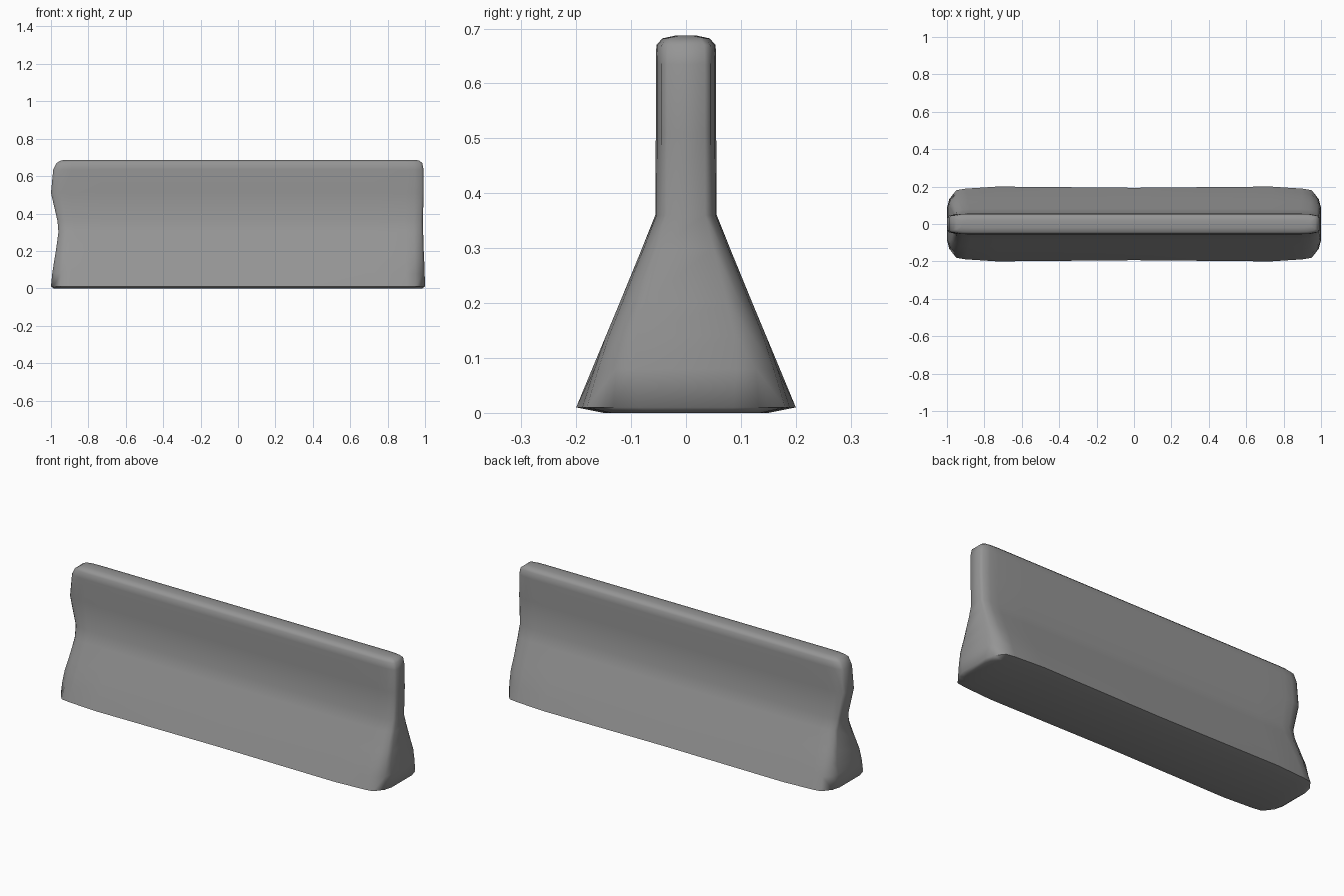
import bpy, bmesh, math

if "Cube" in bpy.data.objects:
    bpy.data.objects.remove(bpy.data.objects["Cube"])

# Cross-section levels: height, half width, left end reach, right end reach
LEVELS = [
    (0.000, 0.150, 0.985, 0.985),
    (0.010, 0.200, 1.000, 1.000),
    (0.080, 0.171, 0.993, 0.998),
    (0.140, 0.146, 0.984, 0.996),
    (0.200, 0.121, 0.974, 0.993),
    (0.300, 0.080, 0.960, 0.990),
    (0.360, 0.056, 0.965, 0.988),
    (0.510, 0.055, 1.000, 0.993),
    (0.635, 0.055, 0.988, 0.992),
    (0.670, 0.054, 0.970, 0.985),
    (0.682, 0.043, 0.950, 0.970),
    (0.687, 0.020, 0.930, 0.950),
]
# Stations: distance in from the end, width factor at foot, width factor at wall
STATIONS = [(0.0, 0.42, 0.62), (0.012, 0.65, 0.82), (0.05, 0.90, 0.96),
            (0.10, 0.94, 1.0), (0.27, 1.0, 1.0)]

bm = bmesh.new()


def ring(side, inset, foot, wall):
    """One cross-section as pairs of front/back vertices, bottom to top."""
    pairs = []
    for z, w, left, right in LEVELS:
        reach = left if side < 0 else right
        # ends straighten out towards the middle of the barrier
        x = 0.0 if inset is None else side * (reach - inset + (1 - reach) * min(inset / 0.27, 1))
        k = min(1, z / 0.14)
        h = w * (foot + (wall - foot) * k)
        pairs.append((bm.verts.new((x, -h, z)), bm.verts.new((x, h, z))))
    return pairs


rings = [ring(-1, *s) for s in STATIONS]
rings.append(ring(1, None, 0.965, 1.0))
rings += [ring(1, *s) for s in reversed(STATIONS)]

# Long faces
for a, b in zip(rings, rings[1:]):
    for i in range(len(LEVELS) - 1):
        for s in (0, 1):
            bm.faces.new((a[i][s], b[i][s], b[i + 1][s], a[i + 1][s]))
    for i in (0, -1):
        bm.faces.new((a[i][0], b[i][0], b[i][1], a[i][1]))
# End faces
for r in (rings[0], rings[-1]):
    for (a, b), (c, d) in zip(r, r[1:]):
        bm.faces.new((a, b, d, c))

bmesh.ops.recalc_face_normals(bm, faces=bm.faces)
mesh = bpy.data.meshes.new("road_barrier")
bm.to_mesh(mesh)
bm.free()
barrier = bpy.data.objects.new("road_barrier", mesh)
bpy.context.collection.objects.link(barrier)

# Dark concrete
concrete = bpy.data.materials.new("concrete")
concrete.diffuse_color = (0.30, 0.30, 0.30, 1)
concrete.use_nodes = True
concrete.node_tree.nodes["Principled BSDF"].inputs["Base Color"].default_value = concrete.diffuse_color
mesh.materials.append(concrete)

bpy.context.view_layer.objects.active = barrier
barrier.select_set(True)
bpy.ops.object.shade_smooth_by_angle(angle=math.radians(80))
